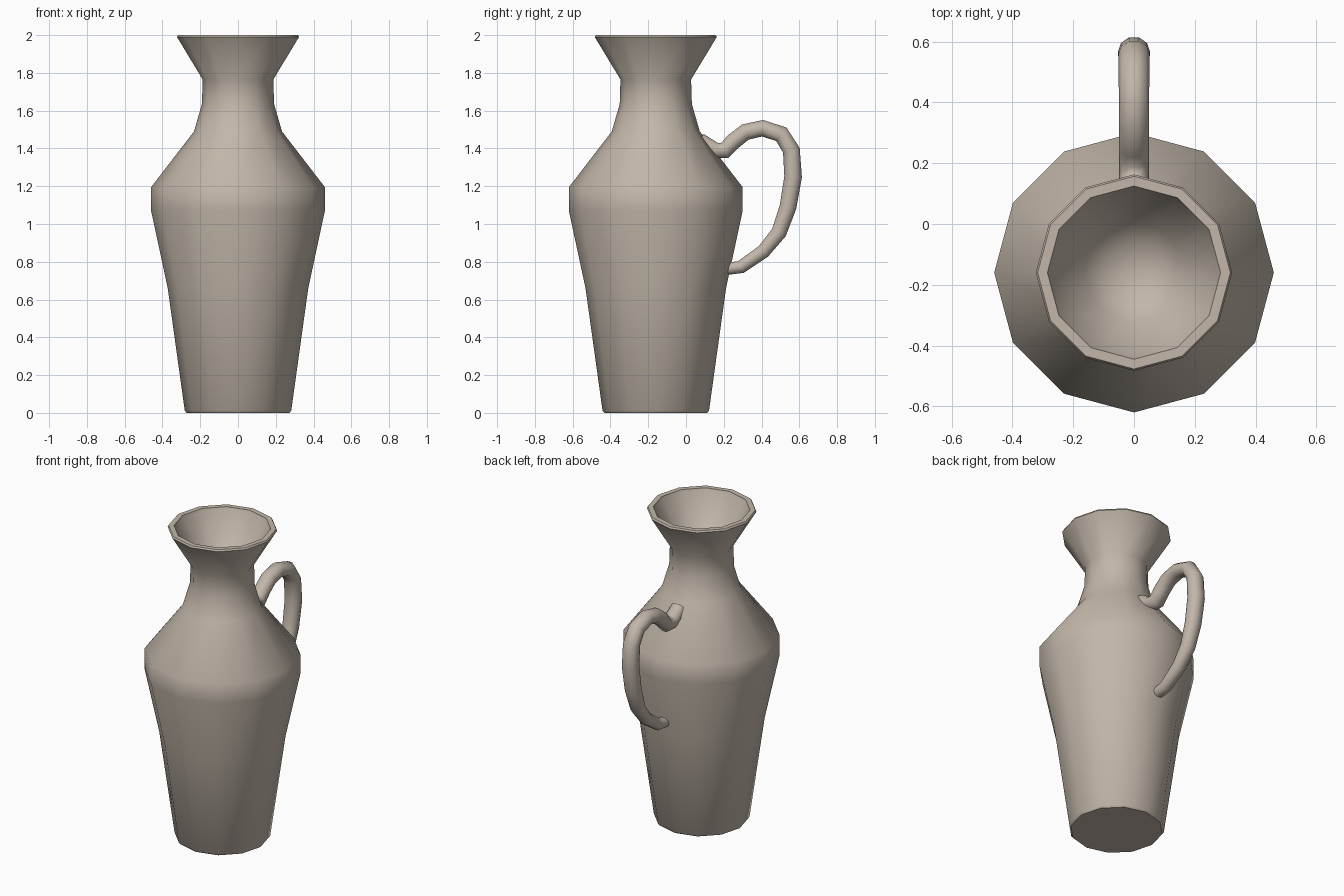
import bpy, bmesh, math
from mathutils import Vector

if "Cube" in bpy.data.objects:
    bpy.data.objects.remove(bpy.data.objects["Cube"])

clay = bpy.data.materials.new("pale clay")
clay.diffuse_color = (0.54, 0.47, 0.40, 1)
clay.use_nodes = True
clay.node_tree.nodes["Principled BSDF"].inputs["Base Color"].default_value = clay.diffuse_color


def make_object(name, rings, angle):
    """Skin a list of vertex rings (a one-point ring is a pole) into a mesh."""
    bm = bmesh.new()
    loops = [[bm.verts.new(p) for p in ring] for ring in rings]
    for a, b in zip(loops, loops[1:]):
        n = max(len(a), len(b))
        for i in range(n):
            j = (i + 1) % n
            quad = [a[i % len(a)], a[j % len(a)], b[j % len(b)], b[i % len(b)]]
            bm.faces.new(list(dict.fromkeys(quad)))
    for ring in (loops[0], loops[-1]):
        if len(ring) > 1:
            bm.faces.new(ring)
    bmesh.ops.recalc_face_normals(bm, faces=bm.faces)
    mesh = bpy.data.meshes.new(name)
    bm.to_mesh(mesh)
    bm.free()
    mesh.materials.append(clay)
    obj = bpy.data.objects.new(name, mesh)
    bpy.context.collection.objects.link(obj)
    bpy.ops.object.select_all(action='DESELECT')
    obj.select_set(True)
    bpy.context.view_layer.objects.active = obj
    bpy.ops.object.shade_smooth_by_angle(angle=math.radians(angle))
    return obj


# Jug body: twelve-sided lathe, outside up to the rim, then down the inside
CENTRE_Y = -0.16
profile = [(0.272, 0), (0.282, 0.012), (0.372, 0.66), (0.46, 1.07), (0.46, 1.195),
           (0.233, 1.49), (0.191, 1.635), (0.187, 1.765), (0.323, 1.99),
           (0.317, 2.0), (0.285, 2.0), (0.28, 1.985), (0.165, 1.80),
           (0.10, 1.745), (0, 1.725)]
rings = []
for r, z in profile:
    count = 12 if r else 1
    rings.append([(r * math.cos(math.tau * i / 12),
                   CENTRE_Y + r * math.sin(math.tau * i / 12), z)
                  for i in range(count)])
make_object("jug_body", rings, 42)

# Handle: tube swept along a path in the y-z plane (y, z, radius)
path = [(0.07, 1.44, 0.046), (0.15, 1.39, 0.046), (0.205, 1.388, 0.046),
        (0.25, 1.437, 0.046), (0.315, 1.487, 0.046), (0.405, 1.507, 0.046),
        (0.505, 1.475, 0.047), (0.558, 1.39, 0.048), (0.567, 1.25, 0.049),
        (0.54, 1.09, 0.047), (0.492, 0.955, 0.043), (0.41, 0.855, 0.039),
        (0.29, 0.772, 0.036), (0.225, 0.764, 0.034), (0.15, 0.764, 0.034)]
points = [Vector((0, y, z)) for y, z, _ in path]
rings = []
for i, p in enumerate(points):
    along = (points[min(i + 1, len(points) - 1)] - points[max(i - 1, 0)]).normalized()
    side = along.cross(Vector((1, 0, 0)))
    r = path[i][2]
    rings.append([p + Vector((1.08 * r * math.cos(math.tau * k / 10), 0, 0))
                  + side * r * math.sin(math.tau * k / 10) for k in range(10)])
make_object("handle", rings, 60)
